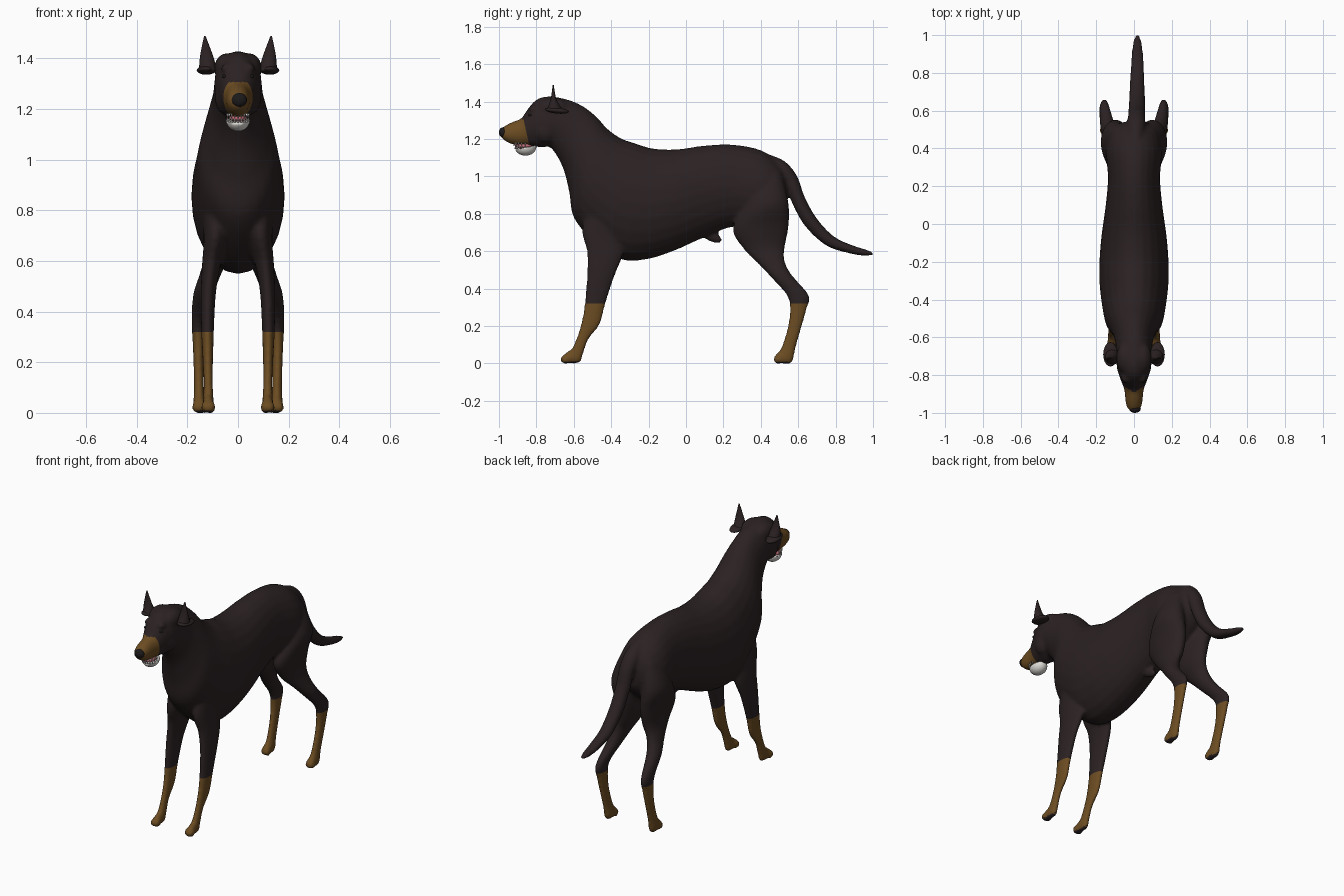
import bpy
import bmesh
import math
from mathutils import Matrix, Vector

if "Cube" in bpy.data.objects:
    bpy.data.objects.remove(bpy.data.objects["Cube"])


def material(name, colour):
    mat = bpy.data.materials.new(name)
    mat.use_nodes = True
    mat.diffuse_color = (*colour, 1)
    mat.node_tree.nodes["Principled BSDF"].inputs["Base Color"].default_value = (*colour, 1)
    return mat


coat_dark = material("dark brown coat", (0.024, 0.0155, 0.0162))
coat_tan = material("tan markings", (0.15, 0.073, 0.016))
nose_black = material("nose black", (0.012, 0.010, 0.010))
tooth_white = material("tooth white", (0.72, 0.70, 0.66))
tongue_pink = material("tongue pink", (0.55, 0.16, 0.19))


def spline(a, b, c, d, t):
    """Catmull-Rom blend between rows b and c."""
    return [q + 0.5 * t * (r - p + t * (2 * p - 5 * q + 4 * r - s + t * (3 * (q - r) + s - p)))
            for p, q, r, s in zip(a, b, c, d)]


def loft(bm, rows, side=1, sides=24, steps=5):
    """Skin oval sections; a row is edge y, z, opposite edge y, z, half width, x."""
    rows = [list(r) + [0] * (6 - len(r)) for r in rows]
    padded = [rows[0]] + rows + [rows[-1]]
    fine = [spline(*padded[i:i + 4], k / steps)
            for i in range(len(rows) - 1) for k in range(steps)] + [rows[-1]]
    rings = []
    for y1, z1, y2, z2, width, x in fine:
        ring = []
        for k in range(sides):
            a = math.tau * k / sides
            c = math.cos(a) / 2
            ring.append(bm.verts.new((side * (x + width * math.sin(a)),
                                      (y1 + y2) / 2 + c * (y1 - y2),
                                      (z1 + z2) / 2 + c * (z1 - z2))))
        rings.append(ring)
    faces = [bm.faces.new(rings[0]), bm.faces.new(rings[-1][::-1])]
    for low, high in zip(rings, rings[1:]):
        for k in range(sides):
            n = (k + 1) % sides
            faces.append(bm.faces.new((low[k], high[k], high[n], low[n])))
    bmesh.ops.recalc_face_normals(bm, faces=faces)


def ball(bm, centre, radii, tilt=0):
    place = (Matrix.Translation(centre) @ Matrix.Rotation(tilt, 4, "X")
             @ Matrix.Diagonal((*radii, 1)))
    bmesh.ops.create_uvsphere(bm, u_segments=20, v_segments=12, radius=1, matrix=place)


def finish(name, bm, *mats):
    mesh = bpy.data.meshes.new(name)
    bm.to_mesh(mesh)
    bm.free()
    for mat in mats:
        mesh.materials.append(mat)
    mesh.shade_smooth()
    obj = bpy.data.objects.new(name, mesh)
    bpy.context.collection.objects.link(obj)
    return obj


# Sections from rump through chest and neck to muzzle
trunk = [
    (.54, 1.0, .54, .86, .06), (.50, 1.07, .50, .80, .115), (.40, 1.14, .40, .72, .15),
    (.25, 1.17, .25, .73, .138), (.10, 1.165, .10, .675, .15),
    (-.05, 1.145, -.07, .60, .172), (-.18, 1.15, -.22, .555, .183),
    (-.28, 1.18, -.36, .56, .182), (-.35, 1.205, -.50, .66, .17),
    (-.42, 1.255, -.60, .78, .153), (-.48, 1.32, -.625, .92, .126),
    (-.55, 1.375, -.66, 1.05, .103), (-.63, 1.41, -.72, 1.15, .095),
    (-.73, 1.428, -.77, 1.155, .092), (-.80, 1.41, -.815, 1.16, .077),
    (-.85, 1.355, -.855, 1.165, .06), (-.88, 1.312, -.89, 1.165, .05),
    (-.94, 1.286, -.94, 1.175, .045), (-.98, 1.262, -.975, 1.195, .034),
    (-.992, 1.245, -.99, 1.215, .012)]

tail = [
    (.44, 1.12, .44, 1.0, .045, .01), (.53, 1.08, .50, .97, .05, .01),
    (.595, 1.0, .53, .95, .046, .013), (.635, .89, .575, .84, .044, .015),
    (.70, .775, .64, .73, .042, .016), (.79, .68, .75, .63, .038, .017),
    (.89, .632, .875, .588, .032, .018), (.96, .61, .95, .576, .024, .018),
    (1.003, .593, 1.0, .579, .011, .018)]

foreleg = [
    (-.50, .90, -.34, .85, .05, .095), (-.555, .72, -.33, .66, .048, .088),
    (-.53, .60, -.34, .57, .037, .105), (-.53, .48, -.38, .47, .03, .117),
    (-.54, .34, -.43, .32, .025, .12), (-.555, .24, -.46, .21, .021, .119),
    (-.58, .15, -.52, .13, .018, .118), (-.61, .08, -.55, .05, .02, .117),
    (-.63, .067, -.57, .003, .022, .117), (-.655, .045, -.64, .003, .022, .117),
    (-.663, .03, -.66, .01, .012, .117)]

hindleg = [
    (.38, 1.0, .51, 1.02, .05, .07), (.325, .86, .548, .86, .073, .103),
    (.25, .72, .55, .74, .065, .085), (.31, .61, .53, .63, .05, .085),
    (.39, .53, .525, .56, .042, .11), (.46, .455, .56, .48, .04, .137),
    (.535, .37, .657, .365, .027, .156), (.555, .30, .645, .29, .023, .157),
    (.545, .20, .62, .20, .02, .156), (.515, .10, .587, .085, .02, .154),
    (.50, .07, .565, .003, .024, .153), (.485, .055, .50, .003, .024, .153),
    (.475, .035, .476, .012, .012, .153)]

# Body, head, legs and tail fused into one skin
bm = bmesh.new()
loft(bm, trunk)
loft(bm, tail)
ball(bm, (0, .13, .685), (.022, .07, .03), -.5)
for s in (-1, 1):
    for leg, toe_x, toe_y in ((foreleg, .117, -.642), (hindleg, .153, .497)):
        loft(bm, leg, s)
        for shift in (-.016, 0, .016):
            ball(bm, (s * (toe_x + shift), toe_y - .006 * (shift == 0), .022),
                 (.012, .026, .024))
    # Broad skull, cheeks and low brows
    ball(bm, (s * .042, -.71, 1.362), (.052, .085, .058))
    ball(bm, (s * .056, -.75, 1.25), (.036, .06, .07))
    ball(bm, (s * .042, -.815, 1.36), (.026, .028, .02))
body = finish("body", bm)
remesh = body.modifiers.new("Fuse", "REMESH")
remesh.mode = "VOXEL"
remesh.voxel_size = .0095
smooth = body.modifiers.new("Soften", "SMOOTH")
smooth.factor = .5
smooth.iterations = 6
graph = bpy.context.evaluated_depsgraph_get()
fused = bpy.data.meshes.new_from_object(body.evaluated_get(graph))
bpy.data.objects.remove(body)

# Tan stockings and muzzle, cut cleanly along planes
sock_top = .32
muzzle_at, muzzle_dir = Vector((0, -.852, 1.23)), Vector((0, -1, -.22))
bm = bmesh.new()
bm.from_mesh(fused)
for point, normal in ((Vector((0, 0, sock_top)), Vector((0, 0, 1))), (muzzle_at, muzzle_dir)):
    bmesh.ops.bisect_plane(bm, geom=bm.verts[:] + bm.edges[:] + bm.faces[:],
                           plane_co=point, plane_no=normal)
bm.normal_update()
for face in bm.faces:
    c = face.calc_center_median()
    sock = c.z < sock_top and not (c.z < .025 and face.normal.z < -.6)
    muzzle = c.z > 1 and (c - muzzle_at).dot(muzzle_dir) > 0 and c.z < 1.305
    face.material_index = int(sock or muzzle)
finish("body", bm, coat_dark, coat_tan)

# Pointed ears with a ruff of hair at the base
ear = [(-.75, 1.35, -.655, 1.35, .038, .118), (-.735, 1.38, -.675, 1.38, .033, .121),
       (-.722, 1.42, -.695, 1.42, .024, .125), (-.713, 1.488, -.707, 1.488, .003, .131)]
for s, label in ((1, "left"), (-1, "right")):
    bm = bmesh.new()
    loft(bm, ear, s, sides=10)
    ball(bm, (s * .125, -.69, 1.352), (.038, .065, .016), -.1)
    finish(label + "_ear", bm, coat_dark)
    bm = bmesh.new()
    ball(bm, (s * .053, -.833, 1.328), (.010, .010, .007))
    finish(label + "_eye", bm, nose_black)

# Nose
bm = bmesh.new()
ball(bm, (.005, -.978, 1.235), (.031, .022, .028))
finish("nose", bm, nose_black)

# Open lower jaw: a rounded bowl with its top cut away
bm = bmesh.new()
ball(bm, (0, -.858, 1.157), (.048, .058, .046))
cut = bmesh.ops.bisect_plane(bm, geom=bm.verts[:] + bm.edges[:] + bm.faces[:],
                             plane_co=(0, -.858, 1.155), plane_no=(0, -.2, 1), clear_outer=True)
rim = [e for e in cut["geom_cut"] if isinstance(e, bmesh.types.BMEdge)]
bmesh.ops.holes_fill(bm, edges=rim, sides=0)
finish("lower_jaw", bm, tooth_white)

# Tongue
bm = bmesh.new()
ball(bm, (0, -.868, 1.163), (.036, .047, .015))
finish("tongue", bm, tongue_pink)

# Teeth along both jaws
bm = bmesh.new()
for z, turn, reach in ((1.156, 0, .052), (1.172, math.pi, .06)):
    for k in range(11):
        a = math.pi * (k / 10 - 1)
        place = (Matrix.Translation((.042 * math.cos(a), -.86 + reach * math.sin(a), z))
                 @ Matrix.Rotation(turn, 4, "X"))
        bmesh.ops.create_cone(bm, cap_ends=True, segments=6, radius1=.005, radius2=.001,
                              depth=.018, matrix=place)
finish("teeth", bm, tooth_white)
